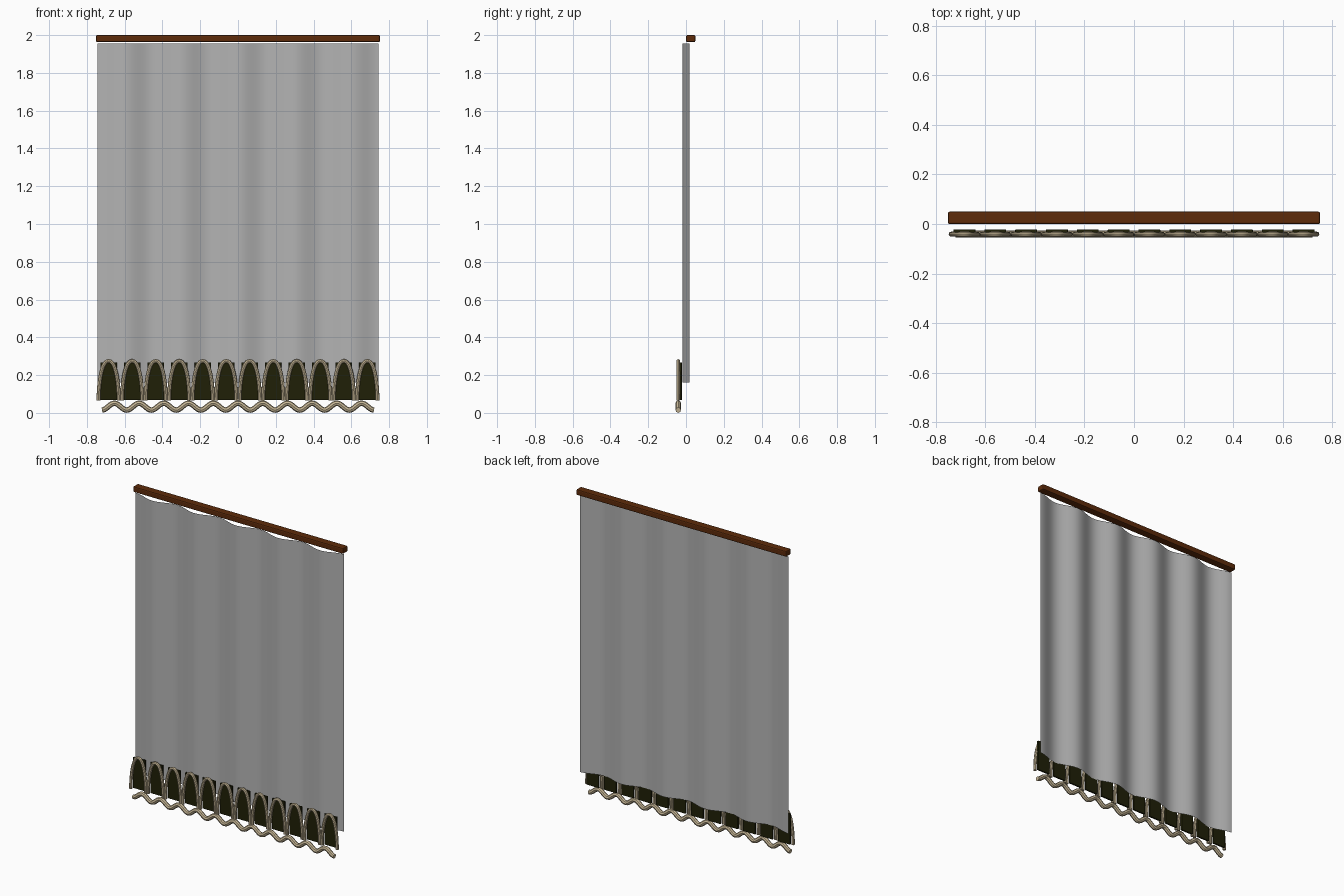
import bpy, bmesh
from math import pi, sin, cos, copysign

cube = bpy.data.objects.get("Cube")
if cube:
    bpy.data.objects.remove(cube, do_unlink=True)


def material(name, rgb):
    m = bpy.data.materials.new(name)
    m.use_nodes = True
    m.diffuse_color = (*rgb, 1)
    node = next(n for n in m.node_tree.nodes if n.type == 'BSDF_PRINCIPLED')
    node.inputs["Base Color"].default_value = (*rgb, 1)
    return m


wood = material("brown wood", (0.11, 0.024, 0.003))
cloth = material("grey cloth", (0.45, 0.45, 0.45))
felt = material("dark olive", (0.014, 0.014, 0.002))
cord = material("beige cord", (0.58, 0.48, 0.31))


def add_mesh(name, bm, mat):
    mesh = bpy.data.meshes.new(name)
    bm.to_mesh(mesh)
    bm.free()
    mesh.materials.append(mat)
    obj = bpy.data.objects.new(name, mesh)
    bpy.context.collection.objects.link(obj)
    return obj


def box(name, low, high, mat, bevel):
    bm = bmesh.new()
    bmesh.ops.create_cube(bm, size=1)
    for v in bm.verts:
        v.co = [(a + b) / 2 + c * (b - a) for a, b, c in zip(low, high, v.co)]
    obj = add_mesh(name, bm, mat)
    mod = obj.modifiers.new("soft edges", 'BEVEL')
    mod.width = bevel
    mod.segments = 2
    return obj


def smooth(obj):
    bpy.ops.object.select_all(action='DESELECT')
    obj.select_set(True)
    bpy.context.view_layer.objects.active = obj
    bpy.ops.object.shade_smooth_by_angle()


def tube(name, points, radius, mat):
    curve = bpy.data.curves.new(name, 'CURVE')
    curve.dimensions = '3D'
    curve.bevel_depth = radius
    curve.bevel_resolution = 2
    curve.use_fill_caps = True
    spline = curve.splines.new('POLY')
    spline.points.add(len(points) - 1)
    for p, co in zip(spline.points, points):
        p.co = (*co, 1)
    curve.materials.append(mat)
    obj = bpy.data.objects.new(name, curve)
    bpy.context.collection.objects.link(obj)
    bpy.ops.object.select_all(action='DESELECT')
    obj.select_set(True)
    bpy.context.view_layer.objects.active = obj
    bpy.ops.object.convert(target='MESH')
    smooth(bpy.context.view_layer.objects.active)


# Wooden rail
box("top_rail", (-0.752, 0.0, 1.963), (0.752, 0.05, 2.0), wood, 0.007)

# Pleated cloth sheet with five folds
HALF, BOTTOM, TOP = 0.745, 0.16, 1.955
STEPS = 120
xs = [HALF * (2 * i / STEPS - 1) for i in range(STEPS + 1)]
bm = bmesh.new()
low, high = [[bm.verts.new((x, -0.018 * cos(2 * pi * x / 0.3), z)) for x in xs]
             for z in (BOTTOM, TOP)]
for i in range(STEPS):
    bm.faces.new((low[i], low[i + 1], high[i + 1], high[i]))
smooth(add_mesh("curtain", bm, cloth))

# Row of dark panels, each framed by a corded arch
COUNT, PITCH = 12, 0.1245
for i in range(COUNT):
    x = (i - (COUNT - 1) / 2) * PITCH
    box(f"panel_{i + 1}", (x - 0.044, -0.034, 0.068), (x + 0.044, -0.022, 0.267), felt, 0.002)
    angles = [pi * k / 24 for k in range(25)]
    arch = [(x - copysign(0.054 * abs(cos(a)) ** 0.9, cos(a)), -0.041, 0.065 + 0.21 * sin(a))
            for a in angles]
    tube(f"arch_{i + 1}", arch, 0.01, cord)

# Wavy cord along the hem
LENGTH, WAVES, N = 1.44, 11, 176
wave = [(LENGTH * (k / N - 0.5), -0.041, 0.033 - 0.018 * cos(2 * pi * WAVES * k / N))
        for k in range(N + 1)]
tube("wavy_cord", wave, 0.0145, cord)
